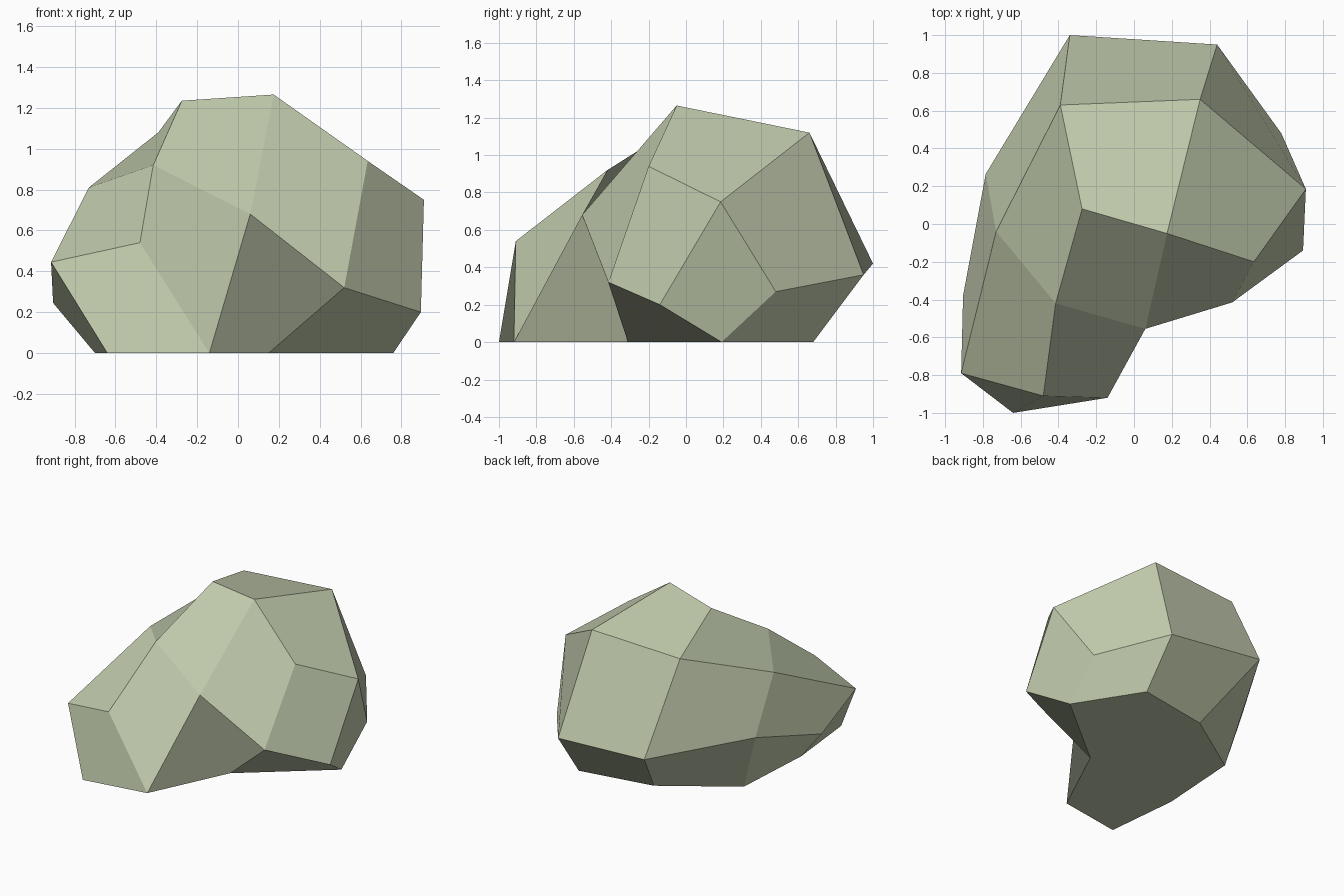
import bpy
import bmesh

# Remove the default object
default_cube = bpy.data.objects.get("Cube")
if default_cube:
    bpy.data.objects.remove(default_cube, do_unlink=True)


def make_material(name, colour):
    material = bpy.data.materials.new(name)
    material.use_nodes = True
    material.diffuse_color = colour
    shader = next(node for node in material.node_tree.nodes
                  if node.type == "BSDF_PRINCIPLED")
    shader.inputs["Base Color"].default_value = colour
    shader.inputs["Roughness"].default_value = 1.0
    return material


# Ground outline of the boulder
ground = {
    "I": (-.64, -1), "H": (-.14, -.92), "V": (.15, -.31), "W": (.76, .19),
    "X": (.45, .68), "Y": (-.13, .58), "Z": (-.66, .23), "U": (-.7, -.42),
}

# Corners around the widest part
belt = {
    "J": (-.915, -.79, .445), "K": (-.905, -.38, .245), "L": (-.785, .265, .43),
    "A": (-.34, 1, .42), "B": (.44, .95, .36), "C": (.78, .48, .27),
    "D": (.91, .185, .75), "E": (.895, -.14, .2), "F": (.52, -.415, .32),
}

# Shoulder and crown corners
crown = {
    "G": (.06, -.555, .68), "S": (-.48, -.91, .54), "R": (-.415, -.42, .92),
    "T": (-.73, -.04, .81), "M": (-.39, .63, 1.08), "N": (.35, .66, 1.12),
    "O": (-.275, .08, 1.235), "P": (.175, -.05, 1.265), "Q": (.635, -.2, .94),
}

bm = bmesh.new()
corner = {key: bm.verts.new((x, y, 0)) for key, (x, y) in ground.items()}
for group in (belt, crown):
    for key, position in group.items():
        corner[key] = bm.verts.new(position)


def bridge(first, second):
    """Fill the band between two runs of corners with quads.

    Each quad folds from its start on the first run to its end on the second.
    """
    for i in range(len(first) - 1):
        keys = first[i] + first[i + 1] + second[i + 1] + second[i]
        bm.faces.new([corner[key] for key in keys])


# Flat underside
bm.faces.new([corner[key] for key in ground])

# Lower skirt: left and back, left front corner, front toe, right corner
bridge("UZYXW", "KLABC")
bridge("JK", "IU")
bridge("SH", "JI")
bridge("DC", "EW")

# Front flank, with the notch under its right half
bridge("TRGFE", "JSHVW")

# Shoulders: left side, left back corner, back, right back corner
bridge("LT", "KJ")
bridge("TM", "LA")
bridge("AB", "MN")
bridge("BC", "ND")

# Crown: ring of facets around the front, then the top and its right slope
bridge("MOPQD", "TRGFE")
bridge("MN", "OP")
bridge("QD", "PN")

bmesh.ops.recalc_face_normals(bm, faces=bm.faces[:])
mesh = bpy.data.meshes.new("boulder")
bm.to_mesh(mesh)
bm.free()

mesh.materials.append(make_material("sage stone", (.54, .6, .42, 1)))
boulder = bpy.data.objects.new("boulder", mesh)
bpy.context.collection.objects.link(boulder)
